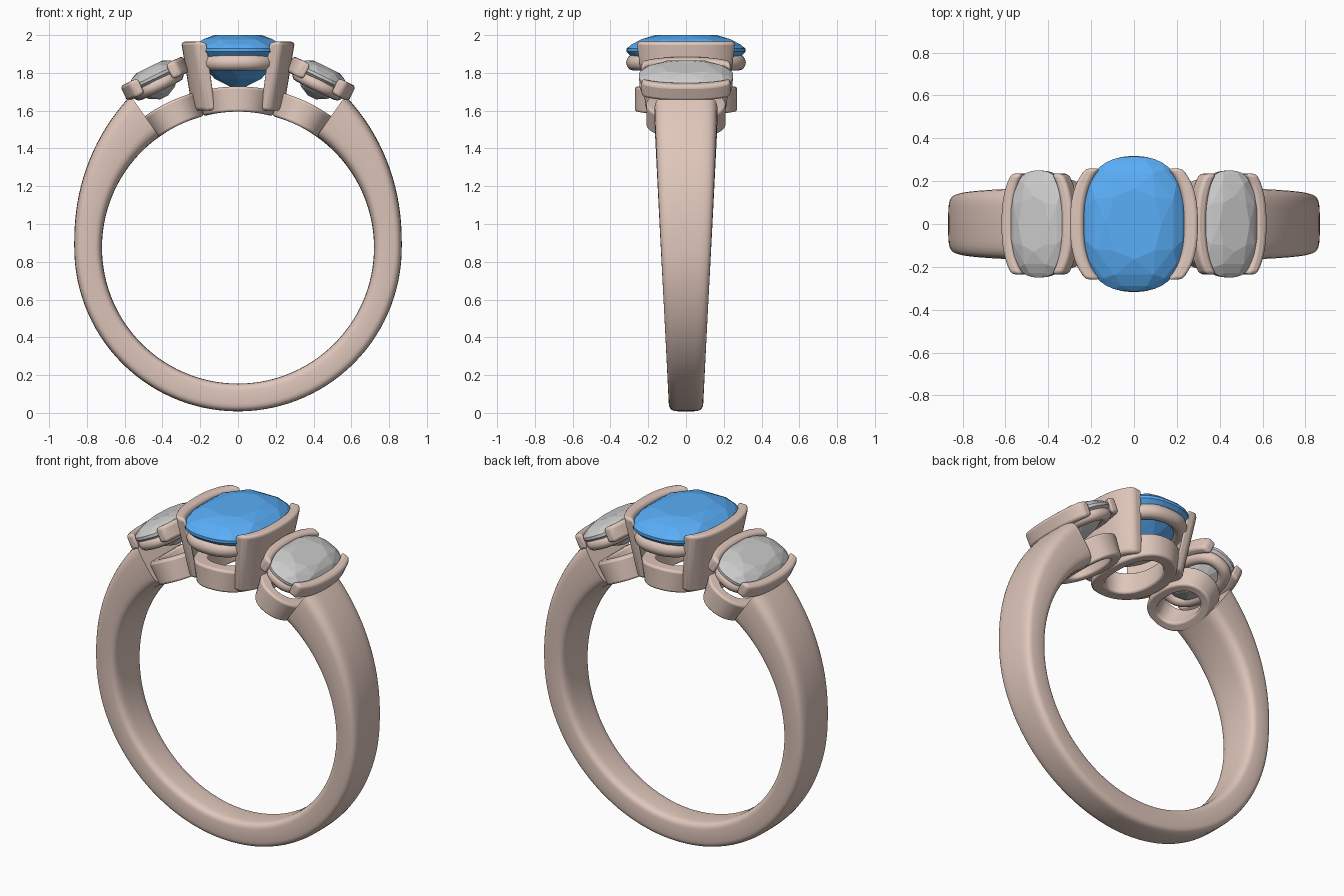
import bpy, bmesh
from math import sin, cos, pi, radians, copysign
from mathutils import Matrix, Vector

if "Cube" in bpy.data.objects:
    bpy.data.objects.remove(bpy.data.objects["Cube"])

CZ, RI = 0.875, 0.72          # finger hole centre height and radius


def material(name, col):
    m = bpy.data.materials.new(name)
    m.diffuse_color = (*col, 1)
    m.use_nodes = True
    m.node_tree.nodes["Principled BSDF"].inputs["Base Color"].default_value = m.diffuse_color
    return m


gold = material("rose_gold", (0.74, 0.57, 0.50))
blue = material("blue_gem", (0.10, 0.42, 0.93))
clear = material("clear_gem", (0.70, 0.70, 0.70))


def finish(name, bm, mat, M, smooth=True, bevel=0):
    bmesh.ops.recalc_face_normals(bm, faces=bm.faces)
    me = bpy.data.meshes.new(name)
    bm.to_mesh(me)
    bm.free()
    me.transform(M)
    me.materials.append(mat)
    ob = bpy.data.objects.new(name, me)
    bpy.context.collection.objects.link(ob)
    if bevel:
        b = ob.modifiers.new("round", 'BEVEL')
        b.width, b.segments, b.angle_limit = bevel, 3, radians(40)
    if smooth:
        bpy.ops.object.select_all(action='DESELECT')
        ob.select_set(True)
        bpy.context.view_layer.objects.active = ob
        bpy.ops.object.shade_smooth_by_angle(angle=radians(40))
    return ob


def loft(name, rings, closed, M=Matrix(), bevel=0):
    """Skin a list of equal point loops; close into a ring or cap the ends."""
    bm = bmesh.new()
    vs = [[bm.verts.new(p) for p in r] for r in rings]
    n, k = len(vs), len(vs[0])
    for i in range(n if closed else n - 1):
        a, b = vs[i], vs[(i + 1) % n]
        for j in range(k):
            bm.faces.new((a[j], a[(j + 1) % k], b[(j + 1) % k], b[j]))
    if not closed:
        bm.faces.new(vs[0])
        bm.faces.new(vs[-1])
    return finish(name, bm, gold, M, True, bevel)


def oval(a, b, n, t):
    c, s = cos(t), sin(t)
    return (copysign(a * abs(c) ** (2 / n), c), copysign(b * abs(s) ** (2 / n), s))


def on_finger(th, r, y):
    return Vector((r * sin(th), y, CZ + r * cos(th)))


def shank():
    rings = []
    for i in range(97):
        deg = 35.3 + (360 - 70.6) * i / 96
        th = radians(deg)
        up = max(0, (90 - min(deg, 360 - deg)) / 54.7)
        ro = 0.867 + 0.118 * up ** 1.6
        hw = 0.088 + 0.052 * min(1.6, CZ + 0.8 * cos(th))
        rc, hr = (ro + RI) / 2, (ro - RI) / 2
        ring = []
        for j in range(32):
            dr, y = oval(hr, hw, 4.5, 2 * pi * j / 32)
            ring.append(on_finger(th, rc + dr, y))
        rings.append(ring)
    loft("shank", rings, False)


def base_oval(name, th0, hs, hy, wall):
    """Oval gallery ring wrapped around the finger hole."""
    rings = []
    for i in range(64):
        t = 2 * pi * i / 64
        so, yo = oval(hs, hy, 2.2, t)
        si, yi = oval(hs - wall, hy - wall, 2.2, t)
        f = lambda s, y, r: on_finger(th0 + s / 0.78, r, y)
        rings.append([f(si, yi, RI), f(so, yo, RI), f(so, yo, 0.853), f(si, yi, 0.853)])
    loft(name, rings, True, bevel=0.012)


def seat_rail(name, a, b, rx, rz, z, M):
    """Round bar running below the girdle of a stone."""
    rings = []
    for i in range(64):
        t = 2 * pi * i / 64
        ring = []
        for j in range(12):
            u = 2 * pi * j / 12
            x, y = oval(a + rx * cos(u), b + rx * cos(u), 2.4, t)
            ring.append((x, y, z + rz * sin(u)))
        rings.append(ring)
    loft(name, rings, True, M)


def side_bar(name, a, b, n, ymax, sect, M, bevel):
    """Bar following one long side of a stone; sect = (offset, z, y scale)."""
    rings = []
    for i in range(25):
        y = ymax * (i / 12 - 1)
        x = a * (1 - (abs(y) / b) ** n) ** (1 / n)
        rings.append([(x + d, y * s, z) for d, z, s in sect])
    loft(name, rings, False, M, bevel)


def gem(name, a, b, crown, pav, mat, M):
    """Faceted cushion stone, girdle at z = 0."""
    layers = [(8, 0.52, crown, 0), (8, 0.80, crown * 0.72, 0.5),
              (16, 0.93, crown * 0.38, 0.5), (40, 1, 0.008, 0), (40, 1, -0.008, 0),
              (16, 0.78, -pav * 0.42, 0.5), (8, 0.50, -pav * 0.78, 0), (8, 0.16, -pav, 0.5)]
    bm = bmesh.new()
    for k, s, z, off in layers:
        for i in range(k):
            x, y = oval(a * s, b * s, 2.5, 2 * pi * (i + off) / k)
            bm.verts.new((x, y, z))
    bmesh.ops.convex_hull(bm, input=bm.verts)
    bmesh.ops.dissolve_limit(bm, angle_limit=radians(1), verts=bm.verts, edges=bm.edges)
    finish(name, bm, mat, M, smooth=False)


# Band and centre setting
shank()
base_oval("centre_base", 0, 0.20, 0.27, 0.075)
C = Matrix.Translation((0, 0, 1.92))
gem("centre_stone", 0.245, 0.315, 0.08, 0.195, blue, C)
seat_rail("centre_seat", 0.195, 0.277, 0.04, 0.043, -0.065, C)

wall = [(-0.058, -0.32, 0.8), (-0.004, -0.32, 0.8), (0.056, 0.045, 1), (-0.008, 0.045, 1)]
rail = [(-0.018, -0.055, 1), (0.036, -0.055, 1), (0.036, 0.035, 1), (-0.018, 0.035, 1)]

# Left and right halves
for side, turn in (("right", 0), ("left", pi)):
    R = Matrix.Rotation(turn, 4, 'Z')
    side_bar(side + "_centre_wall", 0.245, 0.32, 2.5, 0.262, wall, R @ C, 0.018)
    S = R @ Matrix.Translation((0.443, 0, 1.778)) @ Matrix.Rotation(radians(26), 4, 'Y')
    gem(side + "_side_stone", 0.15, 0.25, 0.06, 0.12, clear, S)
    seat_rail(side + "_side_seat", 0.112, 0.212, 0.035, 0.035, -0.045, S)
    for part, flip in (("outer", 0), ("inner", pi)):
        F = S @ Matrix.Rotation(flip, 4, 'Z')
        side_bar(side + "_side_" + part + "_rail", 0.148, 0.285, 2.3, 0.235, rail, F, 0.017)
    base_oval(side + "_side_base", radians(26 if turn == 0 else -26), 0.155, 0.21, 0.06)
